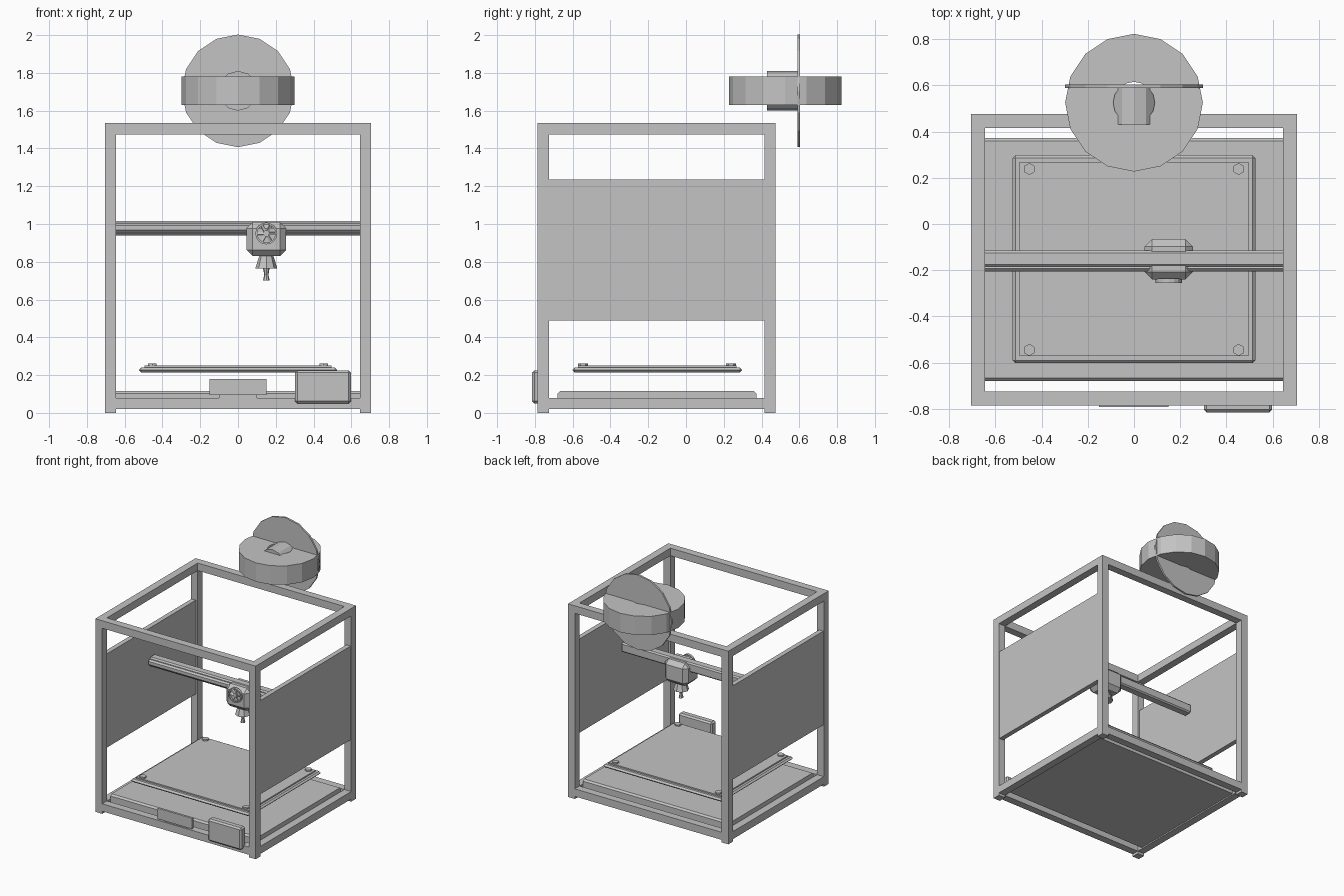
import bpy, bmesh, math
from mathutils import Matrix, Vector

old = bpy.data.objects.get("Cube")
if old:
    bpy.data.objects.remove(old, do_unlink=True)

grey = bpy.data.materials.new("plain grey")
grey.use_nodes = True
grey.diffuse_color = (0.55, 0.55, 0.55, 1)
grey.node_tree.nodes["Principled BSDF"].inputs["Base Color"].default_value = (0.55, 0.55, 0.55, 1)


def finish(name, bm):
    bmesh.ops.recalc_face_normals(bm, faces=bm.faces)
    me = bpy.data.meshes.new(name)
    bm.to_mesh(me)
    bm.free()
    me.materials.append(grey)
    ob = bpy.data.objects.new(name, me)
    bpy.context.collection.objects.link(ob)
    return ob


def box(name, lo, hi, bevel=0, keep=lambda e: True):
    """Box between two corners, with chamfers on the edges that keep() picks."""
    bm = bmesh.new()
    bmesh.ops.create_cube(bm, size=1)
    lo, hi = Vector(lo), Vector(hi)
    for v in bm.verts:
        v.co = (lo + hi) / 2 + v.co * (hi - lo)
    if bevel:
        bmesh.ops.bevel(bm, geom=[e for e in bm.edges if keep(e)], offset=bevel,
                        segments=1, affect='EDGES')
    return finish(name, bm)


def lathe(name, profile, centre, sides, axis='Z', closed=False):
    """Spin (radius, height) points; open profiles get caps."""
    bm = bmesh.new()
    rings = []
    for r, h in profile:
        rings.append([bm.verts.new((r * math.cos(2 * math.pi * i / sides),
                                    r * math.sin(2 * math.pi * i / sides), h))
                      for i in range(sides)])
    pairs = list(zip(rings, rings[1:]))
    if closed:
        pairs.append((rings[-1], rings[0]))
    else:
        bm.faces.new(rings[0])
        bm.faces.new(rings[-1])
    for a, b in pairs:
        for i in range(sides):
            j = (i + 1) % sides
            bm.faces.new((a[i], a[j], b[j], b[i]))
    if axis == 'Y':  # height then points to the back
        bm.transform(Matrix.Rotation(-math.pi / 2, 4, 'X'))
    bm.transform(Matrix.Translation(centre))
    return finish(name, bm)


def along(axis):
    return lambda e: abs((e.verts[0].co - e.verts[1].co).normalized()[axis]) > 0.9


# Frame: four posts that form the feet, and rails between them
X, T = 0.705, 0.06
FRONT, BACK, TOP = -0.785, 0.475, 1.535
for side, x in (("right", -X), ("left", X - T)):
    for end, y in (("front", FRONT), ("back", BACK - T)):
        box(f"{end}_{side}_post", (x, y, 0), (x + T, y + T, TOP))
    for level, z in (("lower", 0.02), ("upper", TOP - T)):
        box(f"{level}_{side}_rail", (x, FRONT + T, z), (x + T, BACK - T, z + T))
for end, y in (("front", FRONT), ("back", BACK - T)):
    for level, z in (("lower", 0.02), ("upper", TOP - T)):
        box(f"{level}_{end}_rail", (T - X, y, z), (X - T, y + T, z + T))

# Side panels
box("right_panel", (-0.7, FRONT + T, 0.49), (-0.662, BACK - T, 1.235))
box("left_panel", (0.662, FRONT + T, 0.49), (0.7, BACK - T, 1.235))

# Floor tray
box("floor_tray", (T - X, -0.68, 0.03), (X - T, 0.372, 0.115), 0.013,
    lambda e: along(0)(e) and e.verts[0].co.z > 0.1)

# Print bed with glass sheet and corner clips
box("bed_plate", (-0.525, -0.602, 0.215), (0.525, 0.298, 0.24), 0.012)
box("bed_glass", (-0.495, -0.572, 0.235), (0.495, 0.268, 0.25))
for x in (-0.453, 0.453):
    for y in (-0.545, 0.238):
        clip = lathe("bed_clip", [(0.026, 0), (0.026, 0.03)], (0, 0, 0), 6)
        clip.rotation_euler.z = math.pi / 6
        clip.location = (x, y, 0.231)

# Cross beam with a guide rail on its front
box("cross_beam", (T - X, -0.185, 0.94), (X - T, -0.115, 1.015), 0.01, along(0))
box("guide_rail", (T - X, -0.205, 0.955), (X - T, -0.18, 1.003), 0.012, along(0))

# Print head
HX, HY = 0.15, -0.152
box("print_head", (HX - 0.105, -0.24, 0.83), (HX + 0.105, -0.065, 1.01), 0.033)
lathe("heat_block", [(0.035, 0.84), (0.058, 0.765), (0.03, 0.765)], (HX, HY, 0), 8)
lathe("nozzle", [(0.018, 0.77), (0.011, 0.73), (0.018, 0.7)], (HX, HY, 0), 8)

# Fan: ring, hub, back disc and blades
FAN = (HX, -0.255, 0.95)
lathe("fan_ring", [(0.058, 0), (0.058, 0.02), (0.048, 0.02), (0.048, 0)], FAN, 16, 'Y', True)
lathe("fan_hub", [(0.016, 0.002), (0.016, 0.02)], FAN, 10, 'Y')
for i in range(6):
    blade = box("fan_blade", (0.012, -0.002, -0.008), (0.05, 0.002, 0.008))
    blade.rotation_euler = (0.6, i * math.pi / 3, 0)
    blade.location = Vector(FAN) + Vector((0, 0.01, 0))

# Filament spool, upright disc and axle
SPOOL = (0, 0.525, 1.705)
lathe("filament_spool", [(0.298, -0.075), (0.298, 0.075), (0.09, 0.075), (0.09, -0.075)],
      SPOOL, 16, 'Z', True)
disc = lathe("upright_disc", [(0.298, 0), (0.298, 0.015)], (0, 0.589, 1.705), 16, 'Y')
lathe("spool_axle", [(0.105, 0), (0.105, 0.17)], (0, 0.43, 1.705), 12, 'Y')

# Front control box and name plate
box("control_box", (0.302, -0.815, 0.05), (0.598, -0.755, 0.225), 0.012)
box("front_plate", (-0.152, -0.793, 0.095), (0.15, -0.775, 0.18))
box("plate_bracket", (-0.1, -0.778, 0.075), (0.1, -0.768, 0.12))
